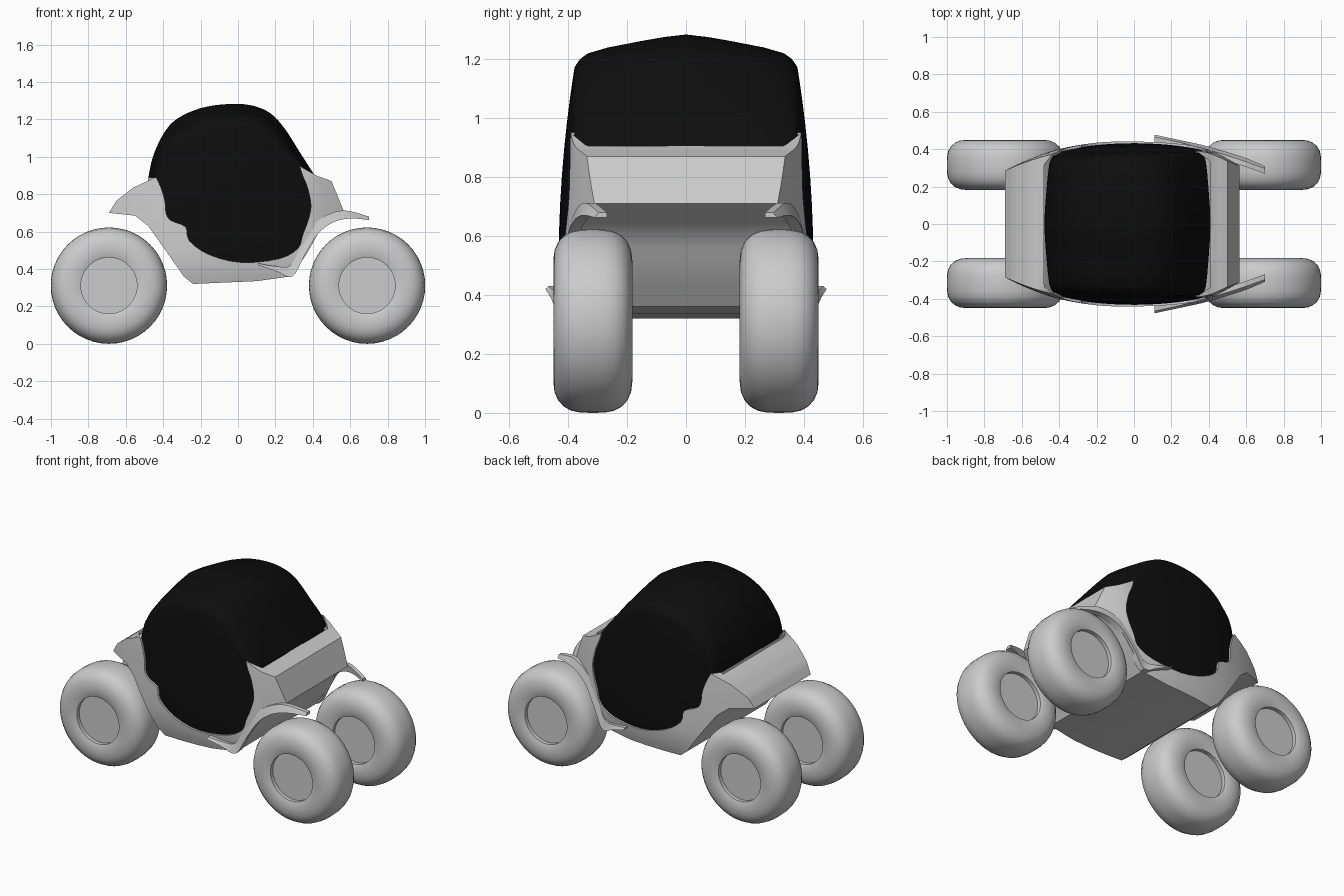
import bpy, bmesh, math
from mathutils import Vector

if "Cube" in bpy.data.objects:
    bpy.data.objects.remove(bpy.data.objects["Cube"])


def finish(name, quads, mat=None, angle=35):
    """Turn a list of coordinate faces into a welded, shaded object."""
    bm = bmesh.new()
    for q in quads:
        bm.faces.new([bm.verts.new(p) for p in q])
    bmesh.ops.remove_doubles(bm, verts=bm.verts, dist=0.0008)
    bmesh.ops.recalc_face_normals(bm, faces=bm.faces)
    me = bpy.data.meshes.new(name)
    bm.to_mesh(me)
    bm.free()
    ob = bpy.data.objects.new(name, me)
    bpy.context.collection.objects.link(ob)
    if mat:
        me.materials.append(mat)
    bpy.ops.object.select_all(action='DESELECT')
    ob.select_set(True)
    bpy.context.view_layer.objects.active = ob
    bpy.ops.object.shade_smooth_by_angle(angle=math.radians(angle))
    return ob


def grid(rows):
    """Quads between neighbouring rows of points."""
    return [(a[i], a[i + 1], b[i + 1], b[i])
            for a, b in zip(rows, rows[1:]) for i in range(len(a) - 1)]


def spline(pts, n, smooth=True):
    """Subdivide a polyline, either straight or as a Catmull-Rom curve."""
    P = [Vector(p) for p in pts]
    out = []
    for i in range(len(P) - 1):
        a, b, c, d = P[max(i - 1, 0)], P[i], P[i + 1], P[min(i + 2, len(P) - 1)]
        for k in range(n):
            t = k / n
            if smooth:
                out.append(0.5 * (2 * b + (c - a) * t + (2 * a - 5 * b + 4 * c - d) * t * t
                                  + (3 * b - a - 3 * c + d) * t ** 3))
            else:
                out.append(b.lerp(c, t))
    return out + [P[-1]]


def width(x, z):
    """Half width of the bulging shell at a point of the side view."""
    w = 0.445 - 0.25 * x * x - 0.16 * x ** 4 - 0.2 * max(0, x - 0.4)
    return w - (0.12 * (z - 0.5) ** 2 if z > 0.5 else 1.0 * (0.5 - z) ** 2)


black = bpy.data.materials.new("black_glass")
black.diffuse_color = (0.004, 0.004, 0.004, 1)
black.use_nodes = True
black.node_tree.nodes["Principled BSDF"].inputs["Base Color"].default_value = black.diffuse_color

# Side-view outlines: body outer edge and window opening, front tip to rear tip
OUTER = [(.33, .95), (.425, .897), (.50, .87), (.565, .71), (.44, .61), (.36, .47), (.28, .36),
         (.10, .335), (-.24, .32), (-.29, .36), (-.38, .49), (-.48, .63), (-.55, .685),
         (-.69, .70), (-.65, .765), (-.56, .835), (-.44, .89)]
INNER = [(.33, .95), (.345, .90), (.37, .84), (.39, .74), (.375, .66), (.345, .58), (.32, .51),
         (.22, .455), (.02, .435), (-.15, .475), (-.26, .55), (-.28, .625), (-.36, .66),
         (-.385, .70), (-.39, .76), (-.41, .83), (-.435, .885)]
ROOF = [(.41, .90), (.33, 1.025), (.25, 1.15), (.17, 1.235), (.07, 1.275), (-.05, 1.282),
        (-.20, 1.26), (-.33, 1.20), (-.40, 1.12), (-.455, 1.0), (-.48, .885)]

outer, inner = spline(OUTER, 3, False), spline(INNER, 3)

# Grey body: side bands around the window, then a strip across hood, belly and tail
quads = []
for s in (-1, 1):
    rows = [[(p.x, s * (width(p.x, p.y) - .03), p.y) for p in inner]]
    for t in (0, .25, .5, .75, 1):
        ring = [a.lerp(b, t) for a, b in zip(inner, outer)]
        rows.append([(p.x, s * width(p.x, p.y), p.y) for p in ring])
    quads += grid(rows)
rows = []
for p in outer:
    row = []
    for f in (-1, -.86, -.5, 0, .5, .86, 1):
        x, z = p
        if abs(f) < .9 and x > 0 and z > .905:      # windscreen notch in the hood
            x, z = .41, .905
        if abs(f) < .9 and x < 0 and z > .88:       # hood edge bows back at the rear
            x -= .04
        row.append((x, f * width(*p), z))
    rows.append(row)
quads += grid(rows)
finish("body_shell", quads)

# Black canopy: crowned roof strip plus bulging side windows
roof = spline(ROOF, 4)


def roof_edge(p):
    u = min(1, max(0, (p.y - .9) / .33))
    return Vector((-.03 + .9 * (p.x + .03), p.y - .11 * u * u * (3 - 2 * u)))


def glass(x, z):
    return width(x, z) - .013


CROWN = [(0, 0), (.2, .08), (.4, .2), (.7, .4), (.88, .58), (.95, .75), (1, 1)]
profile = [(-f, d) for f, d in CROWN[:0:-1]] + CROWN
rows = []
for p in roof:
    e = roof_edge(p)
    w = glass(e.x, e.y)
    row = []
    for f, d in profile:
        q = p.lerp(e, d)
        row.append((q.x, f * w, q.y))
    rows.append(row)
quads = grid(rows)
loop = [roof_edge(p) for p in roof] + inner[-2:2:-1]
loop.append(loop[0])
centre = Vector((-.02, .8))
for s in (-1, 1):
    rows = []
    for t in (0, .25, .5, .7, .85, .95, 1):
        ring = [centre.lerp(p, t) for p in loop]
        rows.append([(q.x, s * glass(q.x, q.y), q.y) for q in ring])
    quads += grid(rows)
finish("canopy", quads, black, 60)

# Curved blade fenders over the front wheels
UPPER = spline([(.11, .43), (.20, .415), (.28, .42), (.34, .53), (.41, .64), (.49, .695),
                (.58, .712), (.70, .68)], 4)
LOWER = spline([(.11, .42), (.20, .39), (.29, .36), (.36, .48), (.43, .59), (.51, .65),
                (.60, .67), (.70, .662)], 4)
for side, s in (("right", -1), ("left", 1)):
    rows = []
    for a, b in zip(UPPER, LOWER):
        y = .475 - .2 * (a.x - .12) - .15 * (a.x - .12) ** 2
        row = [(a.x, s * (y - .04), a.y), (a.x, s * (y - .012), a.y),
               (b.x, s * y, b.y), (b.x, s * (y - .04), b.y)]
        rows.append(row + row[:1])
    finish("front_fender_" + side, grid(rows) + [rows[0][:4], rows[-1][:4]])

# Wheels: lathed tyre with recessed hub on both faces
HALF = [(0, .10), (.15, .10), (.15, .125), (.17, .132), (.205, .134), (.24, .130), (.268, .118),
        (.290, .098), (.304, .072), (.310, .04), (.311, 0)]
tyre = HALF + [(r, -y) for r, y in HALF[-2::-1]]
N = 48
for end, cx in (("front", .69), ("rear", -.69)):
    for side, cy in (("right", -.316), ("left", .316)):
        rows = []
        for i in range(N + 1):
            a = 2 * math.pi * (i % N) / N
            rows.append([(cx + r * math.cos(a), cy + y, .311 + r * math.sin(a)) for r, y in tyre])
        bm_quads = []
        for q in grid(rows):                        # hub centres become triangles
            u = []
            for v in q:
                if v not in u:
                    u.append(v)
            bm_quads.append(u)
        finish("wheel_%s_%s" % (end, side), bm_quads)
